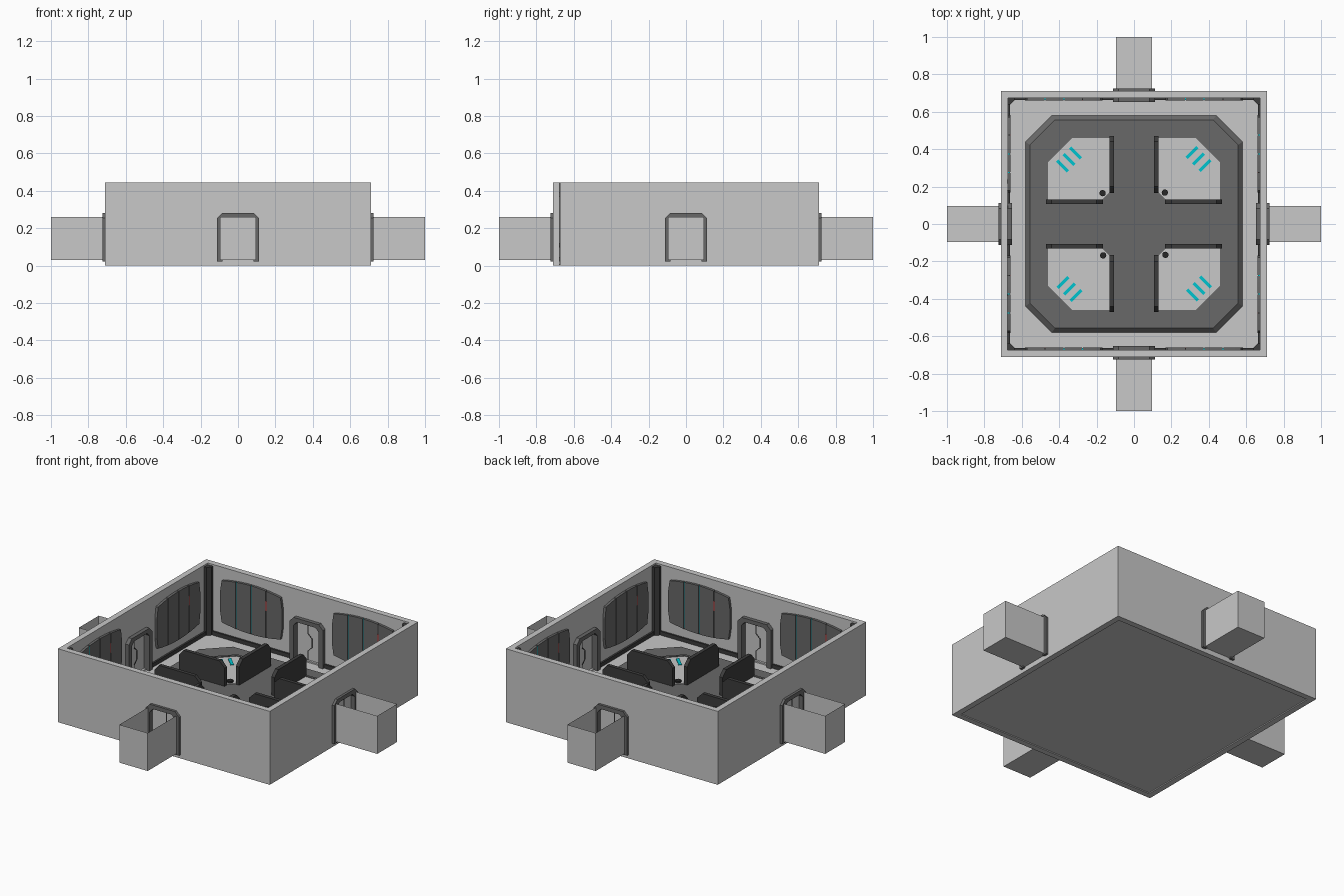
import bpy, bmesh, math
from mathutils import Matrix, Vector

if "Cube" in bpy.data.objects:
    bpy.data.objects.remove(bpy.data.objects["Cube"])


def mat(name, c):
    m = bpy.data.materials.new(name)
    m.diffuse_color = (*c, 1)
    m.use_nodes = True
    m.node_tree.nodes["Principled BSDF"].inputs["Base Color"].default_value = m.diffuse_color
    return m


LIGHT = mat("light_grey", (0.58, 0.58, 0.58))
DARK = mat("dark_grey", (0.14, 0.14, 0.14))
CHAR = mat("charcoal", (0.045, 0.045, 0.045))
BLACK = mat("black", (0.02, 0.02, 0.02))
CYAN = mat("cyan", (0.0, 0.55, 0.62))
RED = mat("red", (0.5, 0.03, 0.03))


def obj(name, bm, m):
    bmesh.ops.recalc_face_normals(bm, faces=bm.faces)
    me = bpy.data.meshes.new(name)
    bm.to_mesh(me)
    bm.free()
    me.materials.append(m)
    o = bpy.data.objects.new(name, me)
    bpy.context.collection.objects.link(o)
    return o


def prism(name, pts, a, b, m, upright=True, spin=0, taper=None):
    """Extrude a 2D outline from a to b: (x,z) along y if upright, else (x,y) along z."""
    bm = bmesh.new()
    put = (lambda u, v, d: (u, d, v)) if upright else (lambda u, v, d: (u, v, d))
    t = taper or 1
    va = [bm.verts.new(put(u, v, a)) for u, v in pts]
    vb = [bm.verts.new(put(u * t, v * t, b)) for u, v in pts]
    n = len(pts)
    bm.faces.new(va)
    bm.faces.new(vb)
    for i in range(n):
        bm.faces.new((va[i], va[(i + 1) % n], vb[(i + 1) % n], vb[i]))
    bmesh.ops.rotate(bm, verts=bm.verts, matrix=Matrix.Rotation(spin, 3, 'Z'))
    return obj(name, bm, m)


def rect(x0, x1, z0, z1):
    return [(x0, z0), (x1, z0), (x1, z1), (x0, z1)]


def arch(w, z0, h, c):
    return [(-w, z0), (-w, h - c), (-w + c, h), (w - c, h), (w, h - c), (w, z0)]


def octagon(r, c):
    return [(r, c), (c, r), (-c, r), (-r, c), (-r, -c), (-c, -r), (c, -r), (r, -c)]


# room floor
prism("floor", rect(-.68, .68, -.68, .68), .006, .022, LIGHT, upright=False)

# raised octagonal platform with a bevelled edge
prism("platform_edge", octagon(.58, .44), .022, .045, DARK, False, taper=.96)
prism("platform_top", octagon(.557, .4225), .04, .05, DARK, False)

OUT, INN, TOP = .71, .675, .445

for k in range(4):
    s = k * math.pi / 2

    # wall with doorway, sill, door and seam
    hole = arch(.095, 0, .265, .025)
    prism("wall", [(-OUT, 0)] + hole + [(INN, 0), (INN, TOP), (-OUT, TOP)], INN, OUT, LIGHT, spin=s)
    prism("door_sill", rect(-.095, .095, 0, .03), INN, OUT, LIGHT, spin=s)
    prism("door", arch(.09, .03, .262, .025), .688, .7, LIGHT, spin=s)
    seam = [(-.012, .03), (-.012, .085), (.014, .11), (.014, .165), (-.012, .19), (-.012, .26)]
    prism("door_seam", [(u - .003, v) for u, v in seam] + [(u + .003, v) for u, v in reversed(seam)],
          .686, .702, BLACK, spin=s)

    # door frame running through the wall
    prism("door_frame", arch(.112, .022, .282, .028) + arch(.084, .022, .258, .022)[::-1],
          .652, .725, DARK, spin=s)

    # open-topped corridor stub
    bm = bmesh.new()
    bmesh.ops.create_cube(bm, size=1, matrix=Matrix.Translation((0, .855, .145))
                          @ Matrix.Diagonal((.19, .29, .23, 1)))
    ends = [f for f in bm.faces if f.calc_center_median().z > .25 or f.calc_center_median().y < .72]
    bmesh.ops.delete(bm, geom=ends, context='FACES')
    bmesh.ops.rotate(bm, verts=bm.verts, matrix=Matrix.Rotation(s, 3, 'Z'))
    obj("corridor", bm, LIGHT)

    # skirting and corner post
    for x0, x1 in ((-INN, -.11), (.11, INN)):
        prism("skirting", rect(x0, x1, .022, .045), .664, INN, CHAR, spin=s)
    prism("corner_post", [(.675, .675), (.64, .675), (.64, .66), (.66, .64), (.675, .64)],
          .022, .435, CHAR, False, s)

    # barrel-shaped wall panels: four strips with lit gaps between
    for cx in (-.375, .375):
        def half(u):
            return .147 - .022 * (u / .2) ** 2
        zc = .245
        for i in range(4):
            a, b = -.2 + .1 * i + .003, -.1 + .1 * i - .003
            us = [a + (b - a) * j / 3 for j in range(4)]
            pts = [(cx + u, zc + half(u)) for u in us]
            if i == 3:
                pts += [(cx + b + .01, zc + .06), (cx + b + .01, zc - .06)]
            pts += [(cx + u, zc - half(u)) for u in reversed(us)]
            if i == 0:
                pts += [(cx + a - .01, zc - .06), (cx + a - .01, zc + .06)]
            prism("wall_panel_strip", pts, .66, INN, DARK, spin=s)
        for u, m in ((-.1, CYAN), (0, CYAN), (.1, CHAR)):
            h = half(u) - .004
            prism("panel_light", rect(cx + u - .003, cx + u + .003, zc - h, zc + h), .663, INN, m, spin=s)
        prism("panel_red_light", rect(cx + .097, cx + .103, zc + .02, zc + .08), .661, .67, RED, spin=s)

    # booth floor, built in the +x +y quadrant
    prism("booth_floor", [(.17, .13), (.46, .13), (.46, .33), (.33, .46), (.13, .46), (.13, .17)],
          .045, .054, LIGHT, False, s)
    prism("booth_lip", [(.475, .13), (.475, .337), (.337, .475), (.13, .475),
                        (.13, .46), (.33, .46), (.46, .33), (.46, .13)], .045, .058, DARK, False, s)

    # booth partitions with clipped top corners, one along each aisle
    side = [(.165, .05), (.47, .05), (.47, .16), (.44, .195), (.2, .195), (.165, .16)]
    prism("booth_partition", side, .108, .13, CHAR, spin=s)
    prism("booth_partition", [(-u, v) for u, v in side], .108, .13, CHAR, spin=s)

    # floor stud at the booth entrance
    stud = [(.165 + .017 * math.cos(t * math.pi / 6), .168 + .017 * math.sin(t * math.pi / 6))
            for t in range(12)]
    prism("floor_stud", stud, .05, .066, BLACK, False, s)

    # three diagonal floor lights
    d, n = Vector((1, 1)).normalized(), Vector((1, -1)).normalized()
    for i in (-1, 0, 1):
        c = Vector((.345, .348)) + n * (.049 * i)
        pts = [c + d * p * .041 + n * q * .009 for p, q in ((-1, -1), (1, -1), (1, 1), (-1, 1))]
        prism("floor_light", [tuple(p) for p in pts], .052, .058, CYAN, False, s)
